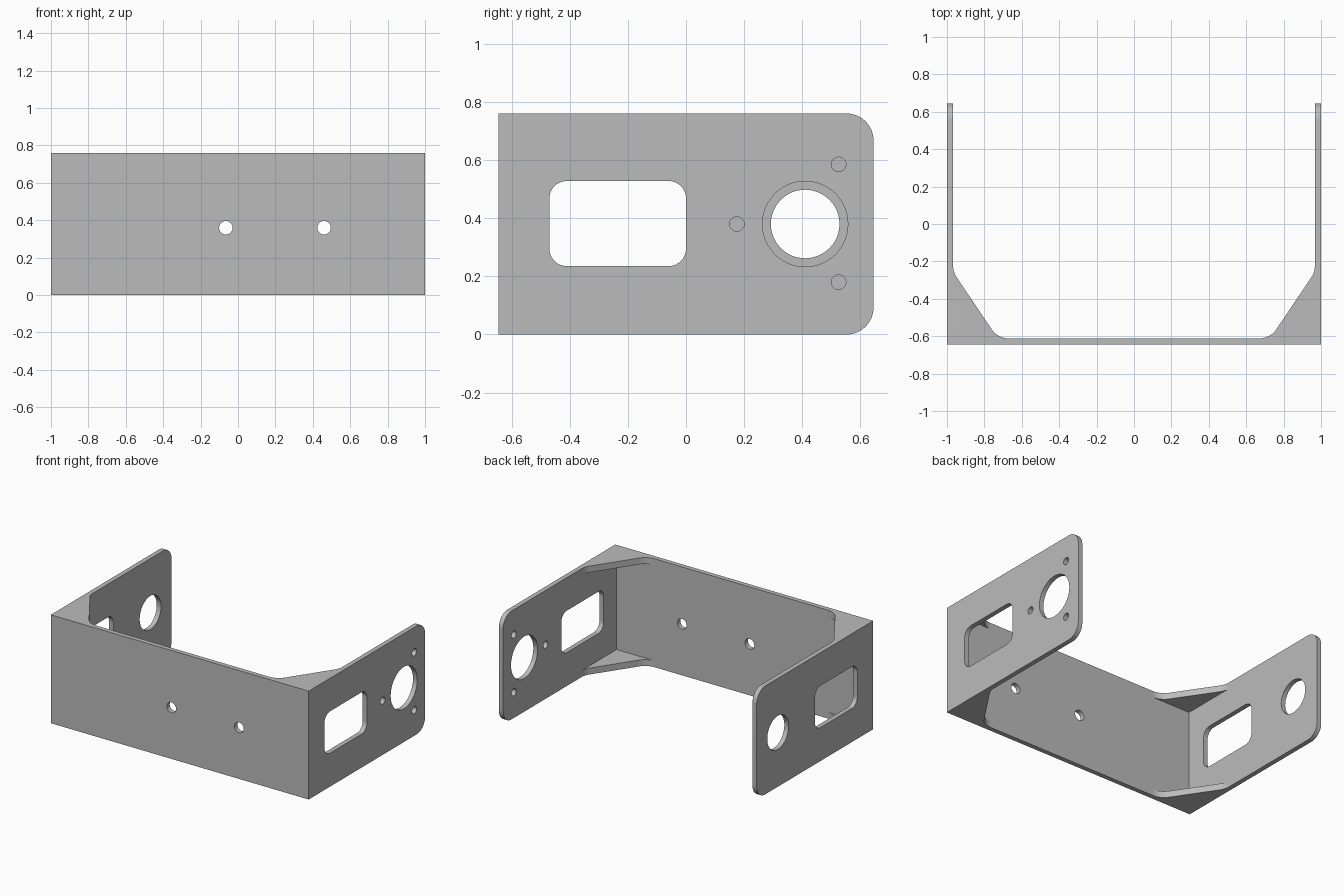
import bpy
import bmesh
import math
from mathutils import Matrix, Vector

if "Cube" in bpy.data.objects:
    bpy.data.objects.remove(bpy.data.objects["Cube"], do_unlink=True)

DEPTH = 0.645      # half of the overall depth
HEIGHT = 0.76
WALL = 0.033
GUSSET = 0.045
INNER_X = 1 - WALL
INNER_Y = WALL - DEPTH

grey = bpy.data.materials.new("bracket grey")
grey.use_nodes = True
grey.diffuse_color = (0.5, 0.5, 0.5, 1)
grey.node_tree.nodes["Principled BSDF"].inputs["Base Color"].default_value = (0.5, 0.5, 0.5, 1)


def fillet(before, corner, after, radius, steps=10):
    """Points of an arc that rounds one corner."""
    p = Vector(corner)
    if radius == 0:
        return [p]
    a = (Vector(before) - p).normalized()
    b = (Vector(after) - p).normalized()
    half = a.angle(b) / 2
    reach = radius / math.tan(half)
    centre = p + (a + b).normalized() * radius / math.sin(half)
    start, end = p + a * reach - centre, p + b * reach - centre
    return [centre + start.lerp(end, i / steps).normalized() * radius
            for i in range(steps + 1)]


def rectangle(u0, v0, u1, v1, radii):
    corners = [(u0, v0), (u1, v0), (u1, v1), (u0, v1)]
    points = []
    for i, radius in enumerate(radii):
        points += fillet(corners[i - 1], corners[i], corners[(i + 1) % 4], radius)
    return points


def circle(u, v, radius, sides=48):
    return [Vector((u + radius * math.cos(math.tau * i / sides),
                    v + radius * math.sin(math.tau * i / sides)))
            for i in range(sides)]


def plate(name, outlines, thickness, u_axis, v_axis, centre):
    """Flat plate from an outer outline and hole outlines."""
    curve = bpy.data.curves.new(name + " outline", "CURVE")
    curve.dimensions = "2D"
    curve.fill_mode = "BOTH"
    curve.extrude = thickness / 2
    for outline in outlines:
        spline = curve.splines.new("POLY")
        spline.points.add(len(outline) - 1)
        for point, co in zip(spline.points, outline):
            point.co = (co.x, co.y, 0, 1)
        spline.use_cyclic_u = True
    helper = bpy.data.objects.new(name + " helper", curve)
    bpy.context.collection.objects.link(helper)
    bpy.context.view_layer.update()
    evaluated = helper.evaluated_get(bpy.context.evaluated_depsgraph_get())
    mesh = bpy.data.meshes.new_from_object(evaluated)
    bpy.data.objects.remove(helper, do_unlink=True)

    # Stand the plate up in its place
    u, v = Vector(u_axis), Vector(v_axis)
    turn = Matrix((u, v, u.cross(v))).transposed().to_4x4()
    mesh.transform(Matrix.Translation(centre) @ turn)
    bm = bmesh.new()
    bm.from_mesh(mesh)
    bmesh.ops.remove_doubles(bm, verts=bm.verts, dist=0.0001)
    bmesh.ops.recalc_face_normals(bm, faces=bm.faces)
    bm.to_mesh(mesh)
    bm.free()
    mesh.name = name
    mesh.materials.clear()
    mesh.materials.append(grey)
    obj = bpy.data.objects.new(name, mesh)
    bpy.context.collection.objects.link(obj)
    bpy.ops.object.select_all(action="DESELECT")
    obj.select_set(True)
    bpy.context.view_layer.objects.active = obj
    bpy.ops.object.shade_smooth_by_angle(angle=math.radians(30))


X, Y, Z = (1, 0, 0), (0, 1, 0), (0, 0, 1)

# Front wall with two mounting holes
plate("front_wall",
      [rectangle(-1, 0, 1, HEIGHT, (0, 0, 0, 0)),
       circle(-0.065, 0.36, 0.036), circle(0.46, 0.36, 0.036)],
      WALL, X, Z, (0, WALL / 2 - DEPTH, 0))

# Side walls: window and round opening; the left one also has screw holes
screws = [circle(0.175, 0.38, 0.025), circle(0.525, 0.585, 0.025),
          circle(0.525, 0.18, 0.025)]
for side, sign, opening, extras in (("left", 1, 0.147, screws),
                                    ("right", -1, 0.118, [])):
    plate(side + "_wall",
          [rectangle(INNER_Y, 0, DEPTH, HEIGHT, (0, 0.092, 0.092, 0)),
           rectangle(-0.47, 0.235, 0, 0.528, (0.06, 0.06, 0.06, 0.06)),
           circle(0.41, 0.38, opening)] + extras,
          WALL, Y, Z, (sign * (1 - WALL / 2), 0, 0))

    # Corner gussets, blended into both walls
    wall_end, wall_bend = (INNER_X, 0), (INNER_X, -0.257)
    front_bend, front_end = (0.728, INNER_Y), (0, INNER_Y)
    outline = [Vector((INNER_X, INNER_Y))]
    outline += fillet(wall_end, wall_bend, front_bend, 0.11)
    outline += fillet(wall_bend, front_bend, front_end, 0.11)
    outline = [Vector((sign * p.x, p.y)) for p in outline]
    for level, z in (("lower", GUSSET / 2), ("upper", HEIGHT - GUSSET / 2)):
        plate(f"{side}_{level}_gusset", [outline], GUSSET, X, Y, (0, 0, z))
